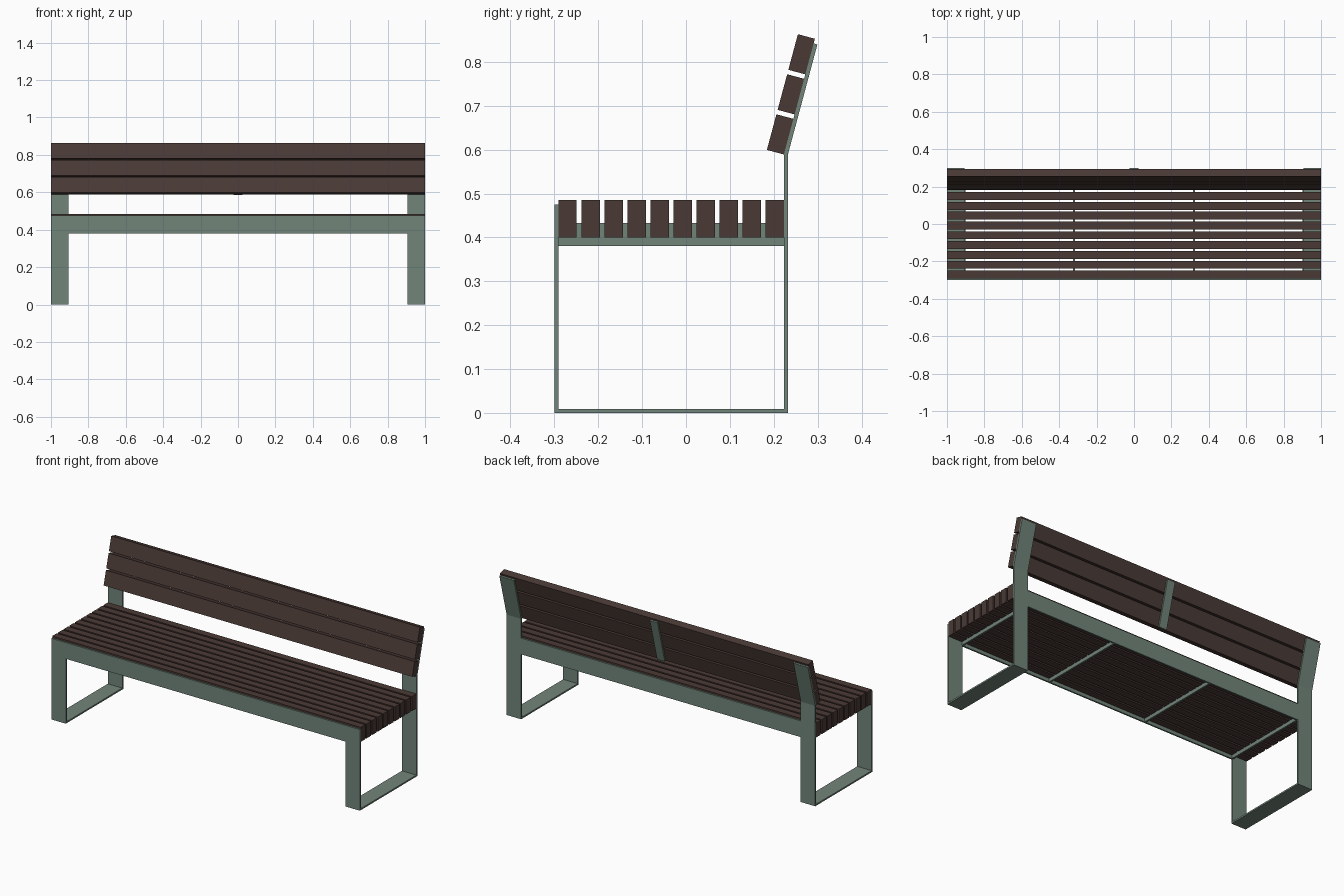
import bpy, bmesh, math

if "Cube" in bpy.data.objects:
    bpy.data.objects.remove(bpy.data.objects["Cube"])


def material(name, color):
    m = bpy.data.materials.new(name)
    m.diffuse_color = (*color, 1)
    m.use_nodes = True
    m.node_tree.nodes["Principled BSDF"].inputs["Base Color"].default_value = m.diffuse_color
    return m


WOOD = material("dark_wood", (0.068, 0.042, 0.036))
STEEL = material("painted_steel", (0.168, 0.235, 0.195))


def extrude_yz(name, profile, x0, x1, mat):
    """Extrude a closed (y, z) profile along x."""
    bm = bmesh.new()
    face = bm.faces.new([bm.verts.new((x0, y, z)) for y, z in profile])
    geo = bmesh.ops.extrude_face_region(bm, geom=[face])["geom"]
    verts = [v for v in geo if isinstance(v, bmesh.types.BMVert)]
    bmesh.ops.translate(bm, verts=verts, vec=(x1 - x0, 0, 0))
    bmesh.ops.recalc_face_normals(bm, faces=bm.faces)
    mesh = bpy.data.meshes.new(name)
    bm.to_mesh(mesh)
    bm.free()
    mesh.materials.append(mat)
    obj = bpy.data.objects.new(name, mesh)
    bpy.context.collection.objects.link(obj)
    return obj


def rect(y0, y1, z0, z1):
    return [(y0, z0), (y1, z0), (y1, z1), (y0, z1)]


# Main dimensions
T = 0.009                       # steel plate thickness
FRONT, BACK = -0.30, 0.232      # outer faces of the legs
LEG_IN = 0.906                  # inner edge of the legs
TILT = math.radians(15)
UP = (math.sin(TILT), math.cos(TILT))      # along the backrest
OUT = (math.cos(TILT), -math.sin(TILT))    # towards the rear
PIVOT = (BACK - T, 0.589)       # bottom of the backrest, front of the plate


def tilted(u, w):
    return (PIVOT[0] + u * UP[0] + w * OUT[0], PIVOT[1] + u * UP[1] + w * OUT[1])


# Side frames: front leg, floor bar, rear leg and bent back support in one strip
STRAP = 0.262
frame = [(FRONT, 0.475), (FRONT, 0), (BACK, 0), (BACK, PIVOT[1] - 0.001),
         tilted(STRAP, T), tilted(STRAP, 0), PIVOT,
         (BACK - T, T), (FRONT + T, T), (FRONT + T, 0.475)]
extrude_yz("left_frame", frame, -1, -LEG_IN, STEEL)
extrude_yz("right_frame", frame, LEG_IN, 1, STEEL)

# Front and rear aprons
extrude_yz("front_apron", rect(FRONT, FRONT + T, 0.38, 0.475), -LEG_IN, LEG_IN, STEEL)
extrude_yz("rear_apron", rect(BACK - T, BACK, 0.38, 0.475), -LEG_IN, LEG_IN, STEEL)

# Centre back strap
extrude_yz("back_strap", [tilted(0, 0), tilted(0, T), tilted(STRAP, T), tilted(STRAP, 0)],
           -0.025, 0.025, STEEL)

# Seat slats
COUNT, WIDTH = 10, 0.042
START = FRONT + T
PITCH = (BACK - T - START - WIDTH) / (COUNT - 1)
starts = [START + i * PITCH for i in range(COUNT)]
for i, y in enumerate(starts):
    extrude_yz(f"seat_slat_{i + 1}", rect(y, y + WIDTH, 0.40, 0.485), -1, 1, WOOD)

# Notched cross bars holding the seat slats
comb = [(BACK - T, 0.38), (START, 0.38), (START, 0.40)]
for a, b in zip(starts, starts[1:]):
    comb += [(a + WIDTH, 0.40), (a + WIDTH, 0.433), (b, 0.433), (b, 0.40)]
comb.append((BACK - T, 0.40))
for i, x in enumerate((-0.905, -0.32, 0.32, 0.905)):
    extrude_yz(f"cross_bar_{i + 1}", comb, x - 0.005, x + 0.005, STEEL)

# Backrest slats
for i in range(3):
    u = i * 0.0945
    extrude_yz(f"back_slat_{i + 1}",
               [tilted(u, -0.04), tilted(u, 0), tilted(u + 0.084, 0), tilted(u + 0.084, -0.04)],
               -1, 1, WOOD)
